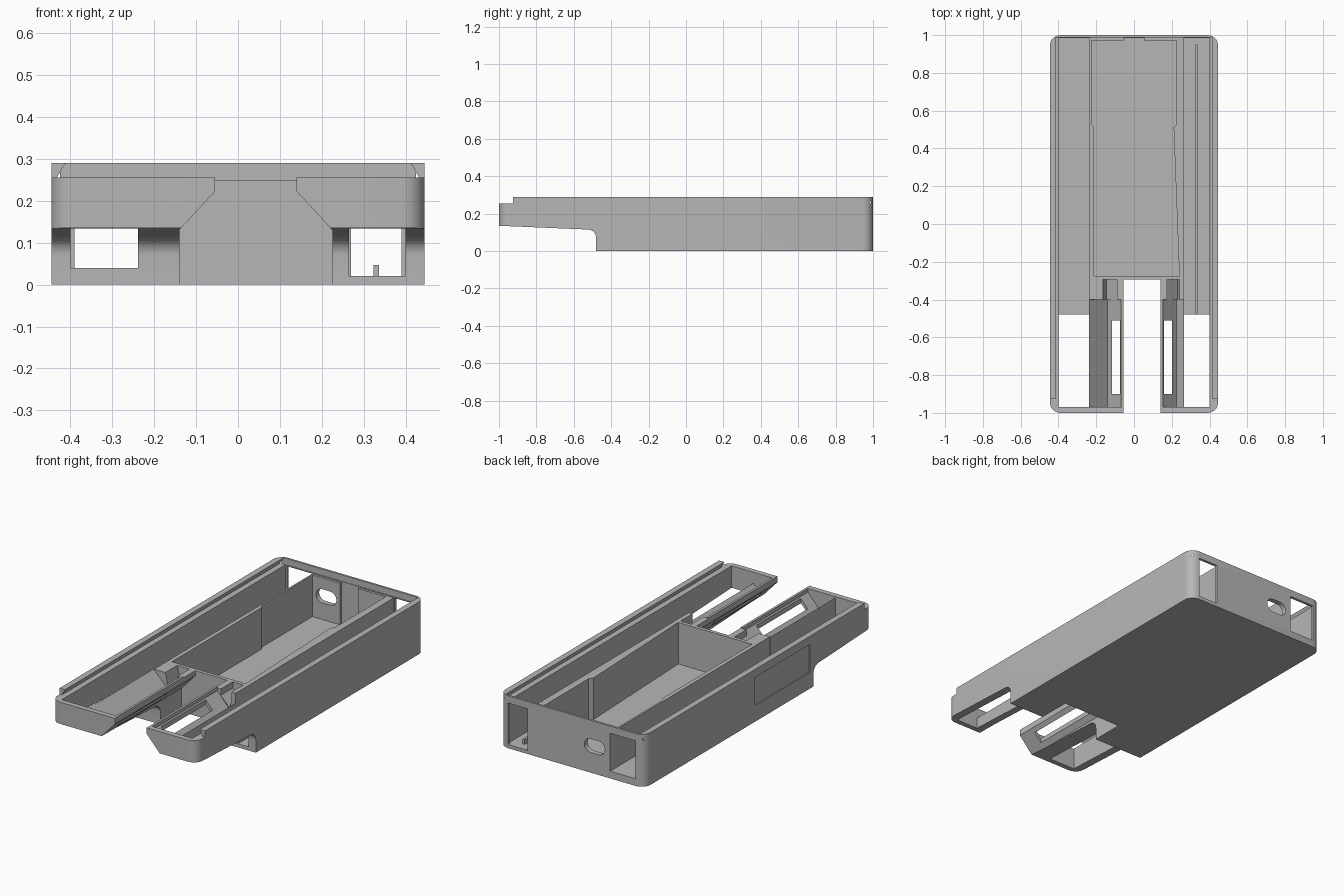
import bpy, bmesh, math

if "Cube" in bpy.data.objects:
    bpy.data.objects.remove(bpy.data.objects["Cube"], do_unlink=True)

grey = bpy.data.materials.new("plain_grey")
grey.use_nodes = True
grey.diffuse_color = (0.47, 0.47, 0.47, 1)
grey.node_tree.nodes["Principled BSDF"].inputs["Base Color"].default_value = (0.47, 0.47, 0.47, 1)

PLACE = {"x": lambda a, b, t: (t, a, b),
         "y": lambda a, b, t: (a, t, b),
         "z": lambda a, b, t: (a, b, t)}


def prism(name, pts, axis, lo, hi):
    """Extrude a 2D outline along an axis."""
    bm = bmesh.new()
    ends = [[bm.verts.new(PLACE[axis](a, b, t)) for a, b in pts] for t in (lo, hi)]
    bm.faces.new(ends[0])
    bm.faces.new(ends[1])
    n = len(pts)
    for i in range(n):
        j = (i + 1) % n
        bm.faces.new((ends[0][i], ends[0][j], ends[1][j], ends[1][i]))
    bmesh.ops.recalc_face_normals(bm, faces=bm.faces)
    me = bpy.data.meshes.new(name)
    bm.to_mesh(me)
    bm.free()
    me.materials.append(grey)
    ob = bpy.data.objects.new(name, me)
    bpy.context.collection.objects.link(ob)
    return ob


def box(name, x0, x1, y0, y1, z0, z1):
    return prism(name, [(x0, y0), (x1, y0), (x1, y1), (x0, y1)], "z", z0, z1)


def arc(cx, cy, r, a0, a1, n=8):
    return [(cx + r * math.cos(math.radians(a0 + (a1 - a0) * i / n)),
             cy + r * math.sin(math.radians(a0 + (a1 - a0) * i / n))) for i in range(n + 1)]


def round_rect(hx, hy, r):
    pts = []
    for sx, sy, a in ((1, 1, 0), (-1, 1, 90), (-1, -1, 180), (1, -1, 270)):
        pts += arc(sx * (hx - r), sy * (hy - r), r, a, a + 90)
    return pts


def select(ob):
    bpy.ops.object.select_all(action="DESELECT")
    bpy.context.view_layer.objects.active = ob
    ob.select_set(True)


def cut(ob, *cutters):
    select(ob)
    for c in cutters:
        m = ob.modifiers.new("cut", "BOOLEAN")
        m.operation, m.solver, m.object = "DIFFERENCE", "EXACT", c
        bpy.ops.object.modifier_apply(modifier=m.name)


MID = 0.085  # slot centre line, doubled


def mirrored(pts):
    return [(MID - x, z) for x, z in pts]


# Cutters shared by several parts
under = prism("under_cutter", [(-1.1, -0.1), (-1.1, 0.137), (-1, 0.135)]
              + arc(-0.525, 0.07, 0.045, 90, 0) + [(-0.48, -0.1)], "x", -0.6, 0.6)
half = [(-0.14, -0.1), (-0.14, 0.13), (-0.055, 0.222), (-0.055, 0.4)]
slot = prism("slot_cutter", half + mirrored(half)[::-1], "y", -1.1, -0.295)

# Cutters for the shell only
cavity = box("cavity_cutter", -0.4, 0.4, -0.97, 0.985, 0.02, 0.4)
lid_groove = prism("lid_groove_cutter", [(-0.432, 0.255), (0.432, 0.255), (0.409, 0.295), (-0.409, 0.295)],
                   "y", -1.1, 0.988)
front_step = box("front_step_cutter", -0.6, 0.6, -1.1, -0.925, 0.255, 0.4)
left_port = box("port_cutter", 0.27, 0.39, 0.9, 1.1, 0.02, 0.25)
right_port = box("port_cutter", -0.39, -0.235, 0.9, 1.1, 0.04, 0.25)
oval = prism("oval_cutter", arc(-0.115, 0.15, 0.038, -90, 90) + arc(-0.165, 0.15, 0.038, 90, 270),
             "y", 0.9, 1.1)
label = box("label_cutter", -0.5, -0.44, -0.45, 0.03, 0.09, 0.245)

# Case shell
shell = prism("case_shell", round_rect(0.445, 1, 0.055), "z", 0, 0.29)
cut(shell, cavity, lid_groove, front_step, under, slot, left_port, right_port, oval, label)

# Sloped slot guides and their end blocks, one on each side of the slot
ramp = [(-0.238, 0.005), (-0.03, 0.005), (-0.03, 0.255), (-0.068, 0.255), (-0.068, 0.235),
        (-0.14, 0.155), (-0.238, 0.25)]
ramp_narrow = [(-0.18, 0.005)] + ramp[1:-1] + [(-0.18, 0.195)]
block = [(-0.235, 0.005), (-0.03, 0.005), (-0.03, 0.25), (-0.09, 0.25), (-0.09, 0.215),
         (-0.145, 0.16), (-0.165, 0.25), (-0.235, 0.25)]
block_narrow = [(-0.18, 0.005)] + block[1:-2] + [(-0.165, 0.25), (-0.18, 0.25)]
window = box("window_cutter", -0.116, -0.074, -0.9, -0.51, -0.1, 0.5)
window_l = box("window_cutter", MID + 0.074, MID + 0.116, -0.9, -0.51, -0.1, 0.5)
for side, outline, end, hole in (("right", ramp, block, window),
                                 ("left", mirrored(ramp_narrow), mirrored(block_narrow), window_l)):
    guide = prism(side + "_slot_guide", outline, "y", -0.972, -0.4)
    cut(guide, under, slot, hole)
    stop = prism(side + "_guide_block", end, "y", -0.4, -0.28)
    cut(stop, under, slot)

# Wall closing the slot
box("slot_end_wall", -0.215, 0.24, -0.295, -0.275, 0.002, 0.25)

# Long partitions between the compartments
prism("right_partition", [(-0.235, -0.4), (-0.212, -0.4), (-0.212, 0.51), (-0.225, 0.53),
                          (-0.225, 0.985), (-0.235, 0.985)], "z", 0.01, 0.25)
prism("left_partition", [(0.265, -0.4), (0.24, -0.4), (0.24, -0.28), (0.21, 0.51), (0.225, 0.53),
                         (0.225, 0.985), (0.265, 0.985)], "z", 0.01, 0.25)

# Raised floor of the right compartment and thin rib in the left one
box("right_compartment_floor", -0.402, -0.234, -0.48, 0.986, 0.015, 0.04)
box("left_floor_rib", 0.323, 0.336, -0.475, 0.95, 0.015, 0.047)

# Pads inside the back wall
pad = box("right_back_pad", -0.235, -0.055, 0.972, 0.987, 0.015, 0.25)
cut(pad, oval)
box("left_back_pad", 0.055, 0.226, 0.972, 0.987, 0.015, 0.25)

# Remove cutters, then smooth the rounded faces
for ob in [o for o in bpy.data.objects if "_cutter" in o.name]:
    bpy.data.objects.remove(ob, do_unlink=True)
for ob in [o for o in bpy.data.objects if o.type == "MESH"]:
    select(ob)
    bpy.ops.object.shade_smooth_by_angle(angle=math.radians(30))
